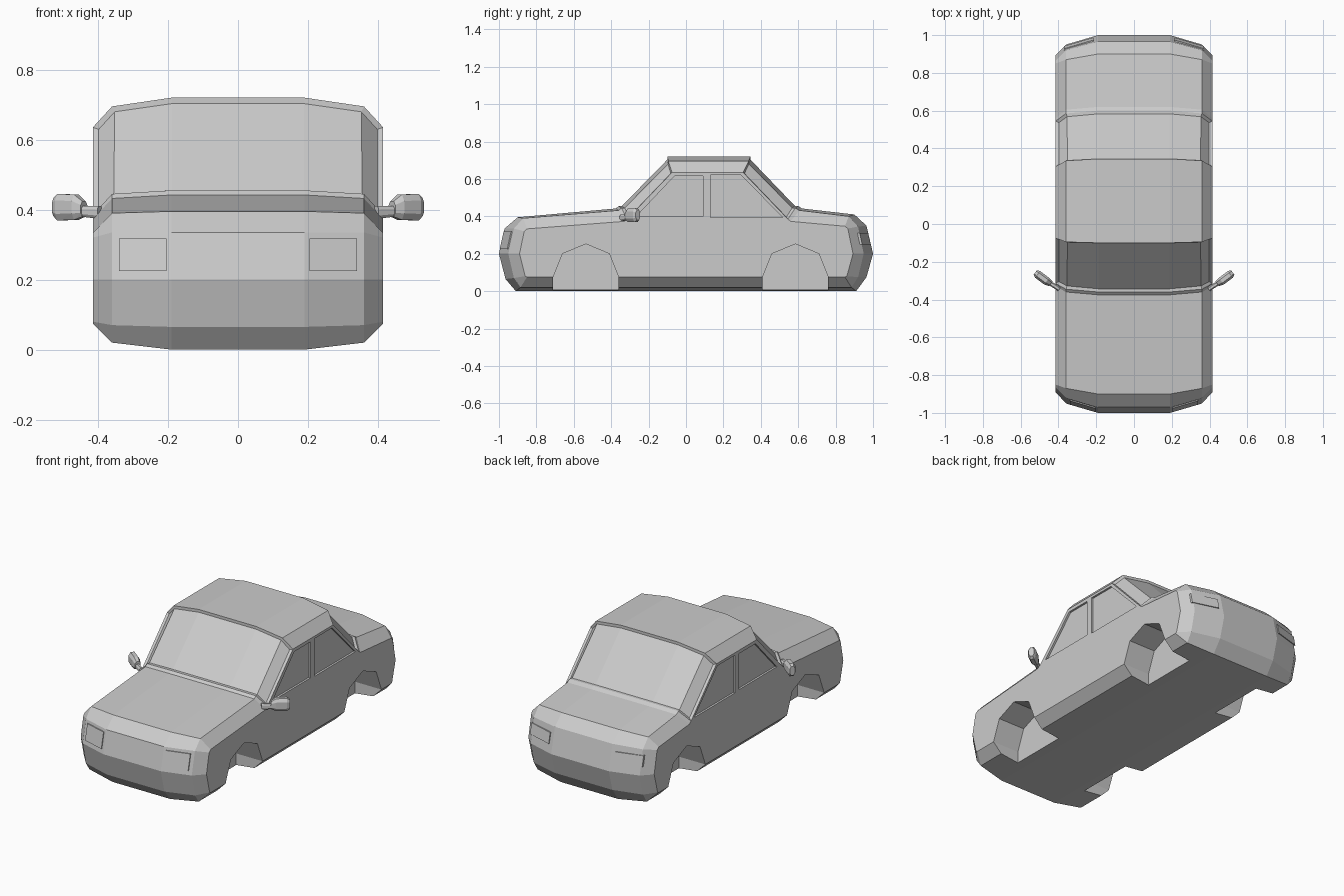
import bpy, bmesh
from mathutils import Vector

if "Cube" in bpy.data.objects:
    bpy.data.objects.remove(bpy.data.objects["Cube"])

def finish(bm, name):
    bmesh.ops.recalc_face_normals(bm, faces=bm.faces[:])
    me = bpy.data.meshes.new(name)
    bm.to_mesh(me)
    bm.free()
    ob = bpy.data.objects.new(name, me)
    bpy.context.collection.objects.link(ob)
    return ob

def hull(bm, pts):
    vs = [bm.verts.new(p) for p in pts]
    bmesh.ops.convex_hull(bm, input=vs)

def prism(bm, outline, x0, x1):
    """Side outline (y, z) extruded along x."""
    a = [bm.verts.new((x0, y, z)) for y, z in outline]
    b = [bm.verts.new((x1, y, z)) for y, z in outline]
    n = len(a)
    bm.faces.new(a)
    bm.faces.new(b[::-1])
    for i in range(n):
        j = (i + 1) % n
        bm.faces.new((a[i], b[i], b[j], a[j]))

# Side profiles (y, z) at three distances from the centre line
centre = [(-.91, 0), (-.965, .065), (-1, .2), (-.97, .335), (-.90, .395), (-.375, .442),
          (-.36, .455), (-.10, .72), (.345, .72), (.60, .455), (.62, .442), (.90, .41),
          (.965, .35), (1, .2), (.965, .075), (.91, 0)]
shoulder = [(-.885, .02), (-.92, .07), (-.95, .2), (-.92, .335), (-.87, .39), (-.36, .432),
            (-.345, .445), (-.095, .695), (.335, .695), (.585, .445), (.605, .432), (.87, .40),
            (.92, .345), (.95, .2), (.92, .075), (.885, .02)]
flank = [(-.85, .075), (-.86, .08), (-.89, .2), (-.865, .32), (-.85, .333), (-.33, .373),
         (-.315, .385), (-.075, .635), (.305, .635), (.545, .385), (.56, .373), (.85, .347),
         (.865, .335), (.893, .2), (.86, .08), (.85, .075)]

# Body shell: loft the profiles from left to right
bm = bmesh.new()
half = [(.19, centre), (.36, shoulder), (.415, flank)]
sections = [(-x, p) for x, p in reversed(half)] + half
rings = [[bm.verts.new((x, y, z)) for y, z in p] for x, p in sections]
n = len(centre)
screens = {6: [], 8: []}
for a, b in zip(rings, rings[1:]):
    for i in range(n):
        j = (i + 1) % n
        f = bm.faces.new((a[i], a[j], b[j], b[i]))
        if i in screens:
            screens[i].append(f)
bm.faces.new(rings[0])
bm.faces.new(rings[-1][::-1])
bmesh.ops.recalc_face_normals(bm, faces=bm.faces[:])

# Windscreen and rear screen set into thin frames
for faces in screens.values():
    bmesh.ops.inset_region(bm, faces=faces, thickness=.012, depth=-.012, use_even_offset=True)
body = finish(bm, "car_body")

# Cutters for wheel arches and side windows
bm = bmesh.new()
arch = [(-.175, -.05), (-.175, .075), (-.125, .2), (0, .252), (.125, .2), (.175, .075), (.175, -.05)]
windows = [[(-.265, .40), (-.062, .615), (.092, .615), (.092, .40)],
           [(.13, .395), (.13, .62), (.295, .62), (.515, .395)]]
for s in (-1, 1):
    for cy in (-.535, .585):
        prism(bm, [(cy + y, z) for y, z in arch], s * .24, s * .5)
    for w in windows:
        prism(bm, w, s * .403, s * .5)
cutter = finish(bm, "opening_cutter")
cutter.hide_render = True
mod = body.modifiers.new("openings", 'BOOLEAN')
mod.operation = 'DIFFERENCE'
mod.solver = 'EXACT'
mod.object = cutter
bpy.context.view_layer.objects.active = body
bpy.ops.object.modifier_apply(modifier=mod.name)
bpy.data.objects.remove(cutter)

# Lamps: thin plates lying on the slanted nose and tail faces
def lamp(name, end, x0, x1, z0, z1):
    for s, side in ((-1, "left"), (1, "right")):
        bm = bmesh.new()
        pts = []
        for x in (x0, x1):
            for z in (z0, z1):
                y = 1 - .05 * (x - .19) / .17 - .03 * (z - .2) / .135
                pts += [(s * x, end * (y + d), z) for d in (.006, -.03)]
        hull(bm, pts)
        finish(bm, f"{side}_{name}")

lamp("headlight", -1, .205, .34, .225, .318)
lamp("tail_light", 1, .215, .37, .25, .312)

# Door mirrors: a stalk and a chamfered head swept outwards
out = Vector((.8, .6, 0))
across = Vector((-.6, .8, 0))

def ring(c, t, h):
    """Chamfered rectangle of half thickness t and half height h."""
    k = .5
    return [Vector(c) + across * u * t + Vector((0, 0, v * h))
            for u, v in ((1, k), (k, 1), (-k, 1), (-1, k), (-1, -k), (-k, -1), (k, -1), (1, -k))]

for s, side in ((-1, "left"), (1, "right")):
    stalk = ring((.395, -.345, .392), .012, .018) + ring((.445, -.313, .395), .012, .015)
    head = (ring((.44, -.316, .402), .016, .022) + ring((.462, -.303, .407), .022, .036)
            + ring((.51, -.267, .407), .022, .038) + ring((.523, -.257, .407), .015, .026))
    bm = bmesh.new()
    for pts in (stalk, head):
        hull(bm, [(s * p.x, p.y, p.z) for p in pts])
    finish(bm, f"{side}_mirror")
